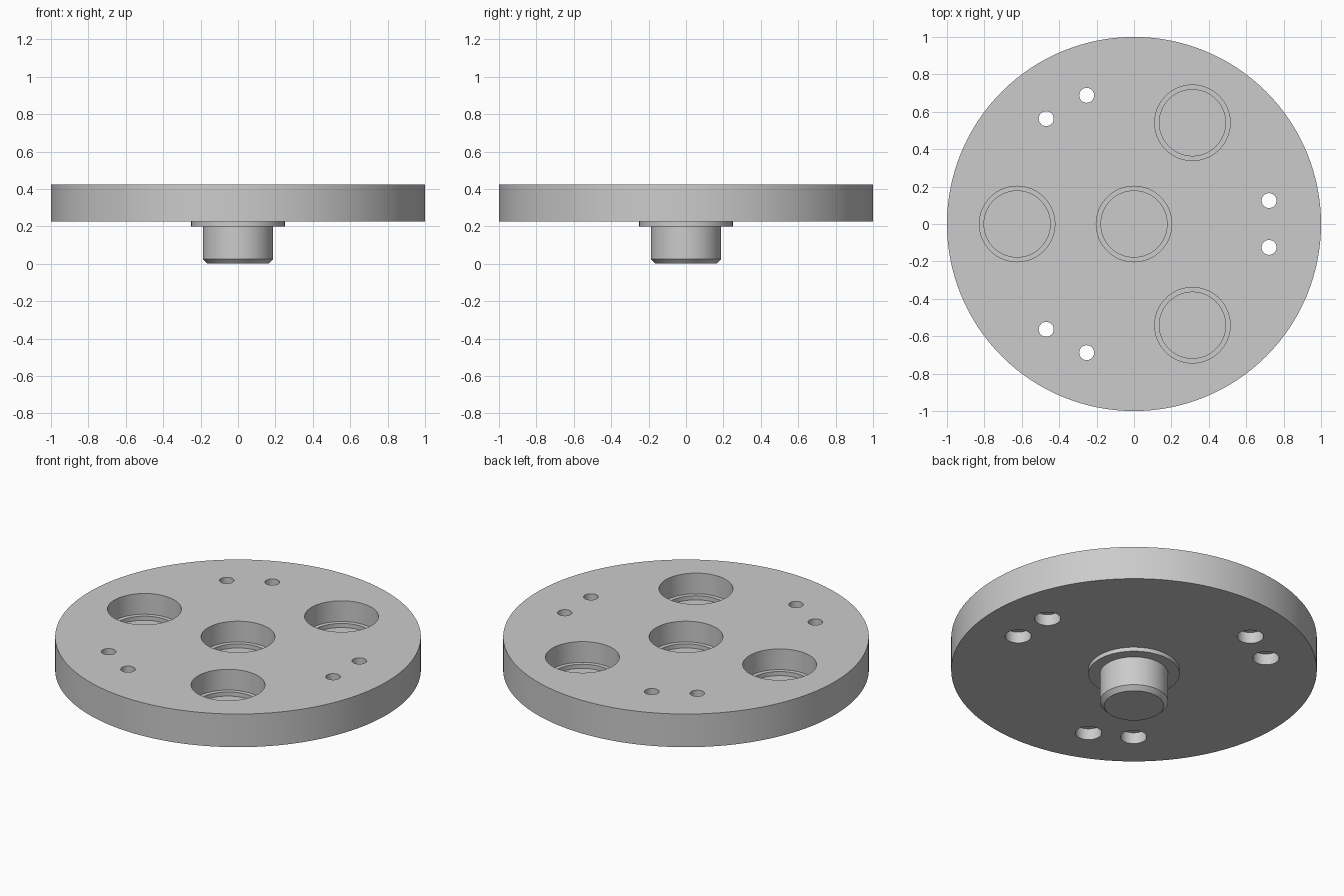
import bpy
import bmesh
from math import cos, sin, pi, radians

cube = bpy.data.objects.get("Cube")
if cube:
    bpy.data.objects.remove(cube, do_unlink=True)

grey = bpy.data.materials.new("plain_grey")
grey.use_nodes = True
COLOUR = (0.6, 0.6, 0.6, 1)
grey.diffuse_color = COLOUR
grey.node_tree.nodes["Principled BSDF"].inputs["Base Color"].default_value = COLOUR


def lathe(bm, profile, segments, x=0, y=0):
    """Add a closed turned solid; profile is (radius, z) from bottom to top."""
    rings = [[bm.verts.new((x + r * cos(2 * pi * i / segments),
                            y + r * sin(2 * pi * i / segments), z))
              for i in range(segments)] for r, z in profile]
    bm.faces.new(rings[0][::-1])
    bm.faces.new(rings[-1])
    for low, high in zip(rings, rings[1:]):
        for i in range(segments):
            j = (i + 1) % segments
            bm.faces.new((low[i], low[j], high[j], high[i]))


def make_object(name, bm):
    mesh = bpy.data.meshes.new(name)
    bm.to_mesh(mesh)
    bm.free()
    mesh.materials.append(grey)
    obj = bpy.data.objects.new(name, mesh)
    bpy.context.collection.objects.link(obj)
    return obj


def activate(obj):
    bpy.ops.object.select_all(action='DESELECT')
    obj.select_set(True)
    bpy.context.view_layer.objects.active = obj


BOTTOM, TOP = 0.225, 0.425
OVER = 0.05

# Round plate
bm = bmesh.new()
lathe(bm, [(1, BOTTOM), (1, TOP)], 128)
plate = make_object("round_plate", bm)

# Stepped bearing pockets: one central, three around it
bm = bmesh.new()
pocket = [(0.177, TOP - 0.15), (0.177, TOP - 0.125),
          (0.202, TOP - 0.125), (0.202, TOP + OVER)]
lathe(bm, pocket, 64)
for angle in (60, 180, 300):
    a = radians(angle)
    lathe(bm, pocket, 64, 0.625 * cos(a), 0.625 * sin(a))

# Pairs of screw holes, counterbored from below
screw = [(0.072, BOTTOM - OVER), (0.072, BOTTOM + 0.068),
         (0.04, BOTTOM + 0.068), (0.04, TOP + OVER)]
for angle in (0, 120, 240):
    for side in (-1, 1):
        a = radians(angle + side * 9.82)
        lathe(bm, screw, 32, 0.733 * cos(a), 0.733 * sin(a))
cutter = make_object("hole_cutter", bm)
cutter.hide_render = True

cut = plate.modifiers.new("holes", 'BOOLEAN')
cut.operation = 'DIFFERENCE'
cut.solver = 'EXACT'
cut.object = cutter
activate(plate)
bpy.ops.object.modifier_apply(modifier=cut.name)
bpy.data.objects.remove(cutter, do_unlink=True)

# Chamfered stem with its thin shoulder, set slightly into the plate
bm = bmesh.new()
lathe(bm, [(0.163, 0), (0.187, 0.025), (0.187, 0.2),
           (0.25, 0.2), (0.25, BOTTOM + 0.01)], 64)
stem = make_object("shouldered_stem", bm)

for obj in (plate, stem):
    activate(obj)
    bpy.ops.object.shade_smooth_by_angle(angle=radians(30))
